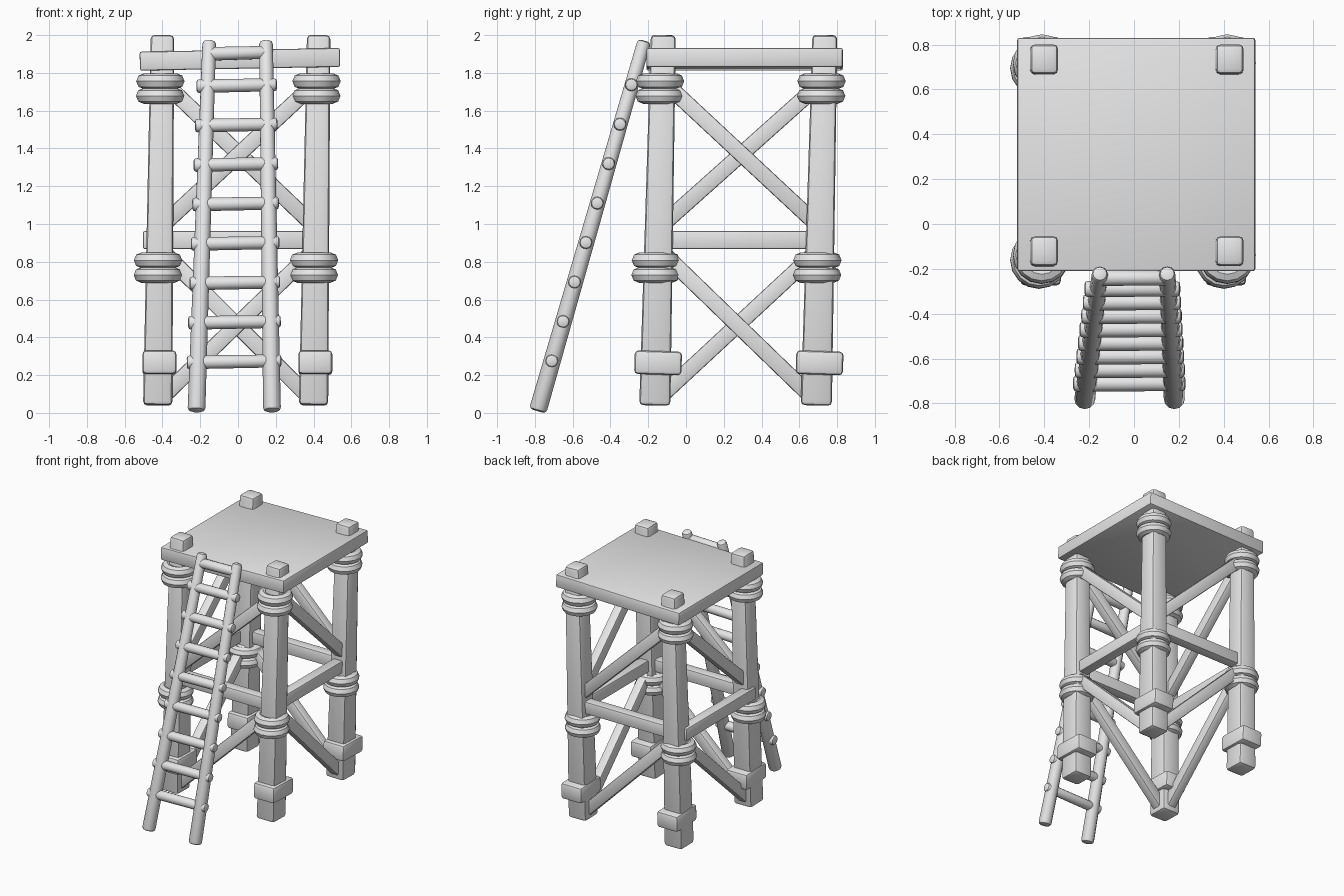
import bpy, bmesh, math
from mathutils import Vector, Matrix

if "Cube" in bpy.data.objects:
    bpy.data.objects.remove(bpy.data.objects["Cube"])

grey = bpy.data.materials.new("plain_grey")
grey.use_nodes = True
grey.diffuse_color = (0.8, 0.8, 0.8, 1)
grey.node_tree.nodes["Principled BSDF"].inputs["Base Color"].default_value = (0.8, 0.8, 0.8, 1)


def finish(name, bm):
    bmesh.ops.recalc_face_normals(bm, faces=bm.faces[:])
    mesh = bpy.data.meshes.new(name)
    bm.to_mesh(mesh)
    bm.free()
    mesh.materials.append(grey)
    ob = bpy.data.objects.new(name, mesh)
    bpy.context.collection.objects.link(ob)
    bpy.ops.object.select_all(action='DESELECT')
    ob.select_set(True)
    bpy.context.view_layer.objects.active = ob
    bpy.ops.object.shade_smooth_by_angle(angle=math.radians(40))
    return ob


def frame(a, b, side):
    """Matrix whose z runs from a to b and whose x lies along side."""
    z = (b - a).normalized()
    y = z.cross(Vector(side)).normalized()
    x = y.cross(z)
    return Matrix.Translation((a + b) / 2) @ Matrix((x, y, z)).transposed().to_4x4()


def beam(name, a, b, side, size, taper=1.0, bevel=0.015, segments=2):
    """Bevelled timber from a to b; size is (along side, across)."""
    a, b = Vector(a), Vector(b)
    bm = bmesh.new()
    bmesh.ops.create_cube(bm, size=1)
    for v in bm.verts:
        k = taper if v.co.z > 0 else 1
        v.co = (v.co.x * size[0] * k, v.co.y * size[1] * k, v.co.z * (b - a).length)
    bmesh.ops.bevel(bm, geom=bm.edges[:], offset=bevel, segments=segments,
                    affect='EDGES', profile=0.5)
    bm.transform(frame(a, b, side))
    return finish(name, bm)


def pole(name, a, b, r1, r2, bevel):
    """Round pole with softened ends."""
    a, b = Vector(a), Vector(b)
    bm = bmesh.new()
    bmesh.ops.create_cone(bm, cap_ends=True, segments=12, radius1=r1, radius2=r2,
                          depth=(b - a).length)
    rims = [e for e in bm.edges if abs(e.verts[0].co.z - e.verts[1].co.z) < 1e-5]
    bmesh.ops.bevel(bm, geom=rims, offset=bevel, segments=2, affect='EDGES', profile=0.5)
    bm.transform(frame(a, b, (1, 0, 0) if abs((b - a).x) < 0.2 else (0, 1, 0)))
    return finish(name, bm)


def rope_ring(name, center, major=0.086, minor=0.042, around=16, sides=8):
    bm = bmesh.new()
    rows = []
    for i in range(around):
        t = math.tau * i / around
        row = []
        for j in range(sides):
            p = math.tau * j / sides
            r = major + minor * math.cos(p)
            row.append(bm.verts.new((r * math.cos(t), r * math.sin(t), minor * math.sin(p))))
        rows.append(row)
    for i in range(around):
        n = rows[(i + 1) % around]
        for j in range(sides):
            k = (j + 1) % sides
            bm.faces.new((rows[i][j], n[j], n[k], rows[i][k]))
    bm.transform(Matrix.Translation(center))
    return finish(name, bm)


# Leaning corner posts with rope lashings and foot collars
posts = {
    "front_right": (Vector((-0.425, -0.165, 0.04)), Vector((-0.4, -0.12, 2))),
    "front_left": (Vector((0.4, -0.165, 0.04)), Vector((0.427, -0.12, 2))),
    "back_right": (Vector((-0.425, 0.69, 0.04)), Vector((-0.4, 0.735, 2))),
    "back_left": (Vector((0.4, 0.69, 0.04)), Vector((0.427, 0.735, 2))),
}


def on_post(key, z):
    a, b = posts[key]
    return a.lerp(b, (z - a.z) / (b.z - a.z))


for key, (low, high) in posts.items():
    beam(key + "_post", low, high, (1, 0, 0), (0.155, 0.165), taper=0.8, bevel=0.022)
    for i, z in enumerate((0.73, 0.808, 1.678, 1.756)):
        c = on_post(key, z)
        c.x -= 0.008
        c.y -= 0.012
        rope_ring(f"{key}_rope_{i}", c)
    foot = on_post(key, 0.265) + Vector((0.006, 0.012, 0))
    beam(key + "_foot_collar", foot + Vector((0, -0.125, 0.004)),
         foot + Vector((0, 0.125, -0.004)), (1, 0, 0), (0.18, 0.125), bevel=0.02)

# Platform
beam("platform", (-0.52, 0.31, 1.862), (0.54, 0.31, 1.882), (0, 1, 0), (1.04, 0.1), bevel=0.01)

# Braces: each wall has a cross rail and one diagonal per storey
walls = {
    "front": ("front_left", "front_right", (0, 1, 0)),
    "back": ("back_right", "back_left", (0, 1, 0)),
    "left": ("front_left", "back_left", (1, 0, 0)),
    "right": ("back_right", "front_right", (1, 0, 0)),
}
for wall, (top, bottom, normal) in walls.items():
    for level, z_top, z_low in (("lower", 0.87, 0.06), ("upper", 1.76, 0.98)):
        a, b = on_post(bottom, z_low), on_post(top, z_top)
        inset = (b - a) * 0.04
        beam(f"{wall}_{level}_diagonal", a + inset, b - inset, normal, (0.07, 0.085), bevel=0.01)
    shift = Vector((-0.05, 0, 0)) if wall == "right" else Vector()
    a, b = on_post(bottom, 0.915) + shift, on_post(top, 0.915) + shift
    beam(wall + "_cross_rail", a, b, normal, (0.08, 0.095), bevel=0.01)

# Ladder rails and rungs
rails = {
    "left": (Vector((0.18, -0.785, 0.01)), Vector((0.148, -0.22, 1.97))),
    "right": (Vector((-0.22, -0.785, 0.01)), Vector((-0.152, -0.22, 1.97))),
}
for side, (low, high) in rails.items():
    pole(f"ladder_{side}_rail", low, high, 0.047, 0.036, 0.018)
for i in range(9):
    z = 0.26 + 0.211 * i if i < 8 else 1.91
    t = z / 1.98
    over = 0.06 if i < 8 else 0.0
    a = rails["right"][0].lerp(rails["right"][1], t) - Vector((over, 0, 0))
    b = rails["left"][0].lerp(rails["left"][1], t) + Vector((over * 0.9, 0, 0.008))
    pole(f"ladder_rung_{i}", a, b, 0.036, 0.034, 0.014)
